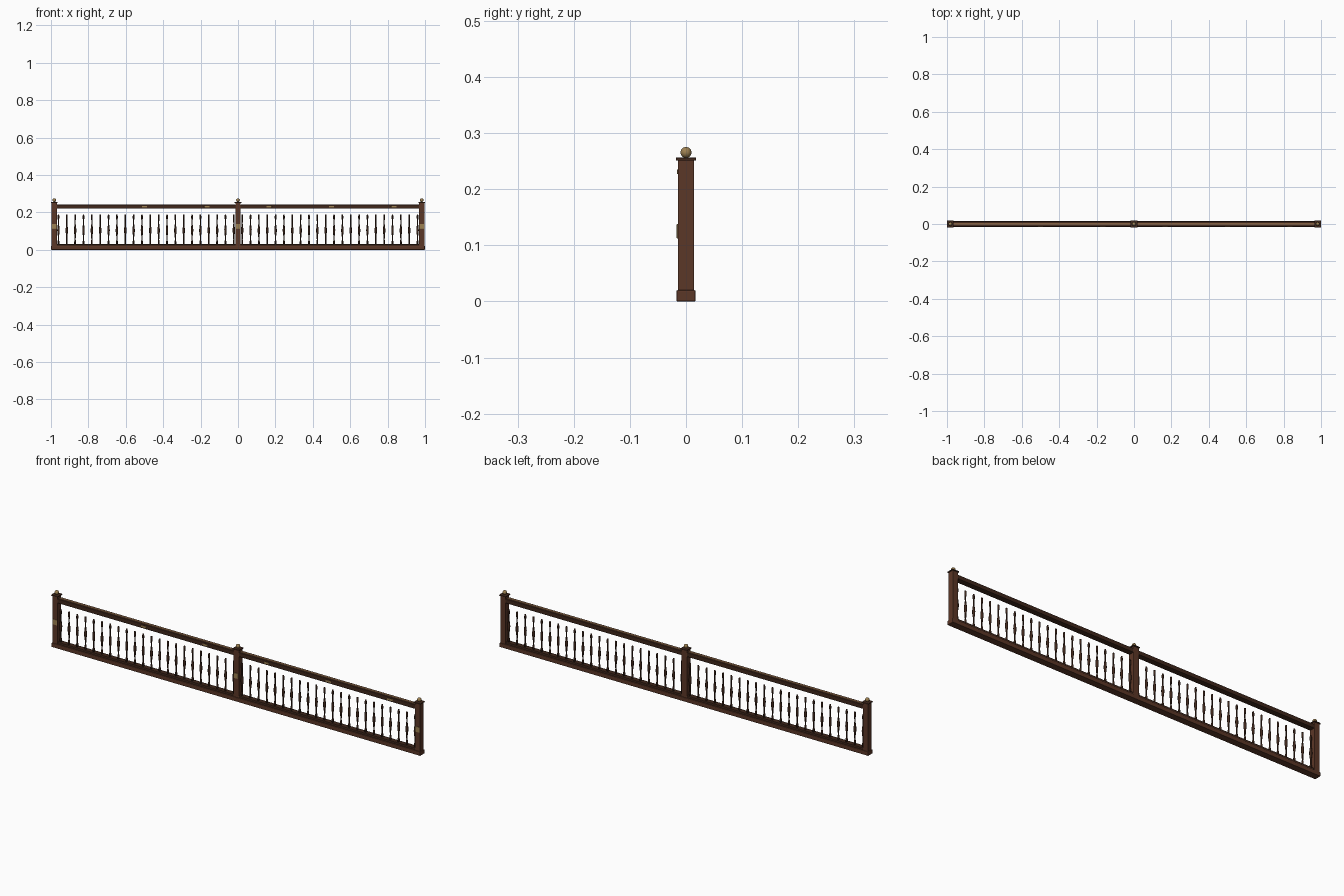
import bpy, bmesh, math
from mathutils import Matrix

if "Cube" in bpy.data.objects:
    bpy.data.objects.remove(bpy.data.objects["Cube"])


def mat(name, r, g, b):
    m = bpy.data.materials.new(name)
    m.diffuse_color = (r, g, b, 1)
    m.use_nodes = True
    m.node_tree.nodes["Principled BSDF"].inputs["Base Color"].default_value = m.diffuse_color
    return m


WOOD = mat("brown wood", 0.105, 0.038, 0.02)
DARK = mat("dark wood", 0.05, 0.02, 0.011)
TRIM = mat("light wood trim", 0.24, 0.12, 0.055)
BRASS = mat("aged brass", 0.34, 0.22, 0.085)


def finish(bm, name, m, smooth=False):
    me = bpy.data.meshes.new(name)
    bmesh.ops.recalc_face_normals(bm, faces=bm.faces)
    for f in bm.faces:
        f.smooth = smooth
    bm.to_mesh(me)
    bm.free()
    ob = bpy.data.objects.new(name, me)
    bpy.context.collection.objects.link(ob)
    me.materials.append(m)
    return ob


def box(name, x0, x1, y0, y1, z0, z1, m, bev=0.0):
    bm = bmesh.new()
    bmesh.ops.create_cube(bm, size=1)
    c = Matrix.Translation(((x0 + x1) / 2, (y0 + y1) / 2, (z0 + z1) / 2))
    bm.transform(c @ Matrix.Diagonal((x1 - x0, y1 - y0, z1 - z0, 1)))
    if bev:
        bmesh.ops.bevel(bm, geom=bm.edges[:], offset=bev, segments=2,
                        profile=0.5, affect='EDGES')
    return finish(bm, name, m)


def lathe(name, profile, x, m, sides=10):
    bm = bmesh.new()
    rings = [[bm.verts.new((x + r * math.cos(2 * math.pi * i / sides),
                            r * math.sin(2 * math.pi * i / sides), z))
              for i in range(sides)] for r, z in profile]
    for a, b in zip(rings, rings[1:]):
        for i in range(sides):
            j = (i + 1) % sides
            bm.faces.new((a[i], a[j], b[j], b[i]))
    bm.faces.new(rings[0])
    bm.faces.new(rings[-1])
    return finish(bm, name, m, True)


# Base plinth and bottom rail
box("base_plinth", -0.999, 0.999, -0.017, 0.017, 0, 0.02, WOOD, 0.002)
box("bottom_rail", -0.97, 0.97, -0.0125, 0.0125, 0.019, 0.03, DARK, 0.0015)

# Posts with cap, ball finial and front plate
for x in (-0.982, 0, 0.982):
    box("post", x - 0.0145, x + 0.0145, -0.0145, 0.0145, 0.015, 0.252, WOOD, 0.001)
    box("post_cap", x - 0.018, x + 0.018, -0.018, 0.018, 0.251, 0.2565, DARK, 0.0015)
    box("post_plate", x - 0.012, x + 0.012, -0.0165, -0.014, 0.112, 0.138, BRASS, 0.0008)
    bm = bmesh.new()
    bmesh.ops.create_uvsphere(bm, u_segments=20, v_segments=12, radius=0.0098,
                              matrix=Matrix.Translation((x, 0, 0.2655)))
    finish(bm, "ball_finial", BRASS, True)

# Handrails with a lighter strip along the top
for x0, x1 in ((-0.97, -0.012), (0.012, 0.97)):
    box("hand_rail", x0, x1, -0.0143, 0.0143, 0.221, 0.241, DARK, 0.003)
    box("hand_rail_strip", x0 + 0.005, x1 - 0.005, -0.006, 0.006, 0.239, 0.2435, TRIM, 0.001)

# Small brass plates on the handrail front
for i in range(5):
    x = -0.5 + i / 3
    box("rail_plate", x - 0.014, x + 0.014, -0.0163, -0.014, 0.227, 0.2355, BRASS, 0.0008)

# Turned balusters, open at the top
PROFILE = [(0.0048, 0.028), (0.0048, 0.045), (0.003, 0.052), (0.0035, 0.075),
           (0.0062, 0.095), (0.0066, 0.108), (0.005, 0.122), (0.003, 0.138),
           (0.0032, 0.16), (0.0046, 0.168), (0.0046, 0.18), (0.0035, 0.188)]
for i in range(44):
    b = lathe("baluster", PROFILE, -0.96 + i * 1.92 / 43, DARK)
